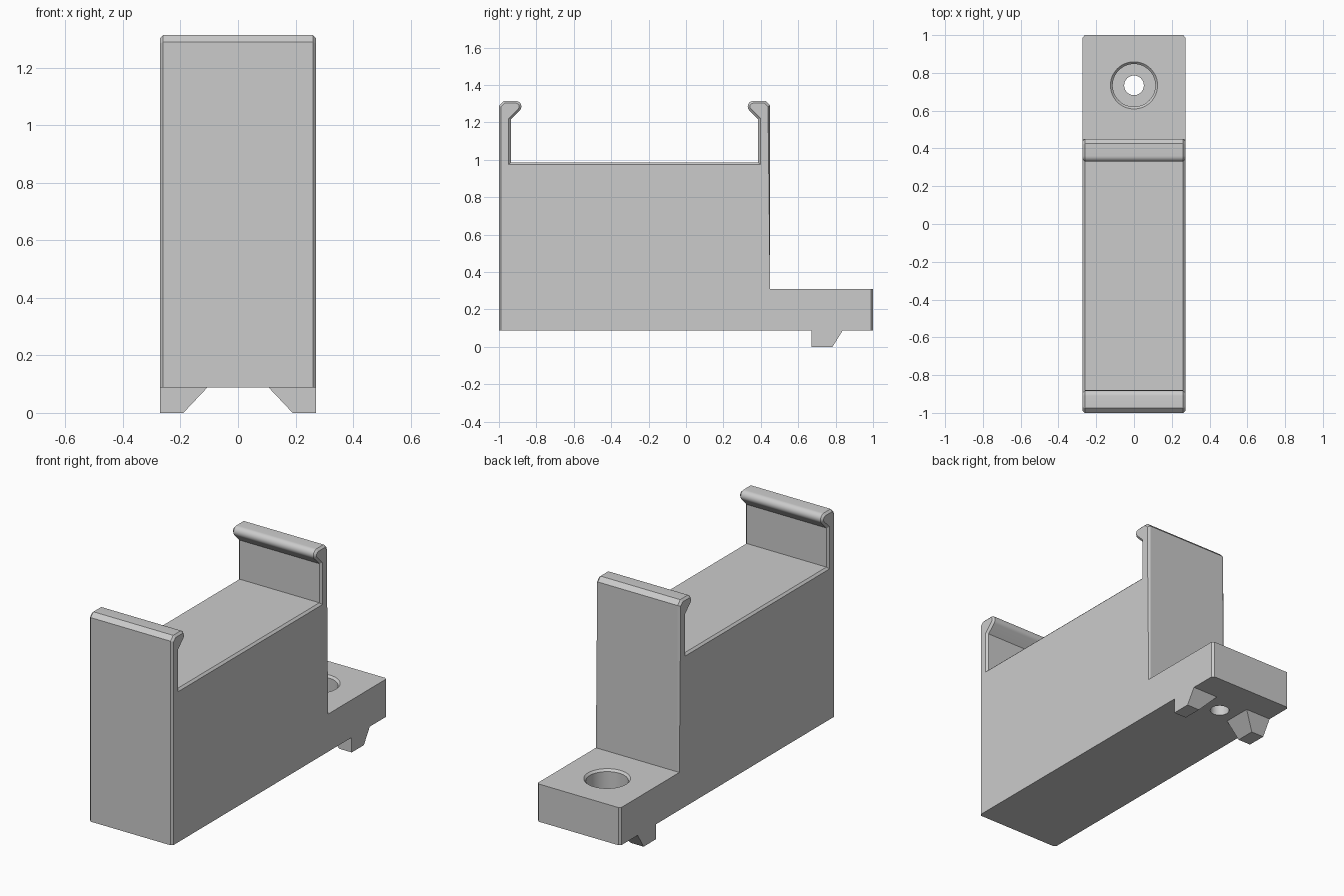
import bpy, bmesh, math

HALF_W = 0.272     # half width of the bracket
CHAMFER = 0.012
MID_Y = -0.275     # the clip arms mirror about this line
BASE, FOOT_TOP, FLOOR, TOP = 0.088, 0.31, 0.987, 1.315

cube = bpy.data.objects.get("Cube")
if cube:
    bpy.data.objects.remove(cube)

grey = bpy.data.materials.new("plain grey")
grey.use_nodes = True
colour = (0.6, 0.6, 0.6, 1)
grey.diffuse_color = colour
grey.node_tree.nodes["Principled BSDF"].inputs["Base Color"].default_value = colour


def make_object(name, bm):
    bmesh.ops.recalc_face_normals(bm, faces=bm.faces)
    mesh = bpy.data.meshes.new(name)
    bm.to_mesh(mesh)
    bm.free()
    mesh.materials.append(grey)
    obj = bpy.data.objects.new(name, mesh)
    bpy.context.collection.objects.link(obj)
    return obj


def activate(obj):
    bpy.ops.object.select_all(action='DESELECT')
    obj.select_set(True)
    bpy.context.view_layer.objects.active = obj


# Side profile of one clip arm, from the outside over the rounded lip to the floor
NOSE_Y, NOSE_Z, NOSE_R = 0.36, 1.285, 0.03
arm = [(0.45, TOP - 0.025), (0.425, TOP)]
for i in range(11):
    a = math.radians(90 + 135 * i / 10)
    arm.append((NOSE_Y + NOSE_R * math.cos(a), NOSE_Z + NOSE_R * math.sin(a)))
arm += [(0.386, 1.217), (0.386, FLOOR)]
other_arm = [(2 * MID_Y - y, z) for y, z in reversed(arm)]
profile = [(-1, BASE), (1, BASE), (1, FOOT_TOP), (0.45, FOOT_TOP)] + arm + other_arm

# Body: extrude the profile across the width
bm = bmesh.new()
face = bm.faces.new([bm.verts.new((-HALF_W, y, z)) for y, z in profile])
extruded = bmesh.ops.extrude_face_region(bm, geom=[face])["geom"]
bmesh.ops.translate(bm, vec=(2 * HALF_W, 0, 0),
                    verts=[v for v in extruded if isinstance(v, bmesh.types.BMVert)])


# Chamfer the side rims, leaving the underside and the foot top sharp
def is_rim(edge):
    a, b = (v.co for v in edge.verts)
    if abs(a.x - b.x) > 0.01:
        return False
    level = abs(a.z - b.z) < 0.001
    return not (level and a.z < FOOT_TOP + 0.01)


bmesh.ops.bevel(bm, geom=[e for e in bm.edges if is_rim(e)], offset=CHAMFER,
                offset_type='OFFSET', segments=1, affect='EDGES', clamp_overlap=False)
body = make_object("clip_body", bm)

# Counterbored screw hole, cut with a turned shape
bm = bmesh.new()
rings = []
SIDES = 48
for radius, z in [(0.052, 0), (0.052, 0.17), (0.113, 0.17),
                  (0.113, 0.298), (0.125, FOOT_TOP), (0.125, 0.4)]:
    rings.append([bm.verts.new((radius * math.cos(math.tau * i / SIDES),
                                0.734 + radius * math.sin(math.tau * i / SIDES), z))
                  for i in range(SIDES)])
for low, high in zip(rings, rings[1:]):
    for i in range(SIDES):
        j = (i + 1) % SIDES
        bm.faces.new((low[i], low[j], high[j], high[i]))
bm.faces.new(rings[0])
bm.faces.new(rings[-1])
cutter = make_object("hole_cutter", bm)
cutter.hide_render = True
cut = body.modifiers.new("screw_hole", 'BOOLEAN')
cut.operation, cut.solver, cut.object = 'DIFFERENCE', 'EXACT', cutter
activate(body)
bpy.ops.object.modifier_apply(modifier=cut.name)
bpy.data.objects.remove(cutter)
bpy.ops.object.shade_smooth_by_angle(angle=math.radians(25))

# Tapered locating lugs under the foot
for side, name in ((1, "left_lug"), (-1, "right_lug")):
    bm = bmesh.new()
    bmesh.ops.create_cube(bm, size=1)
    for v in bm.verts:
        low = v.co.z < 0
        inner = 0.19 if low else 0.107
        back = 0.783 if low else 0.838
        v.co = (side * (HALF_W if v.co.x > 0 else inner),
                back if v.co.y > 0 else 0.67, 0 if low else BASE)
    make_object(name, bm)
